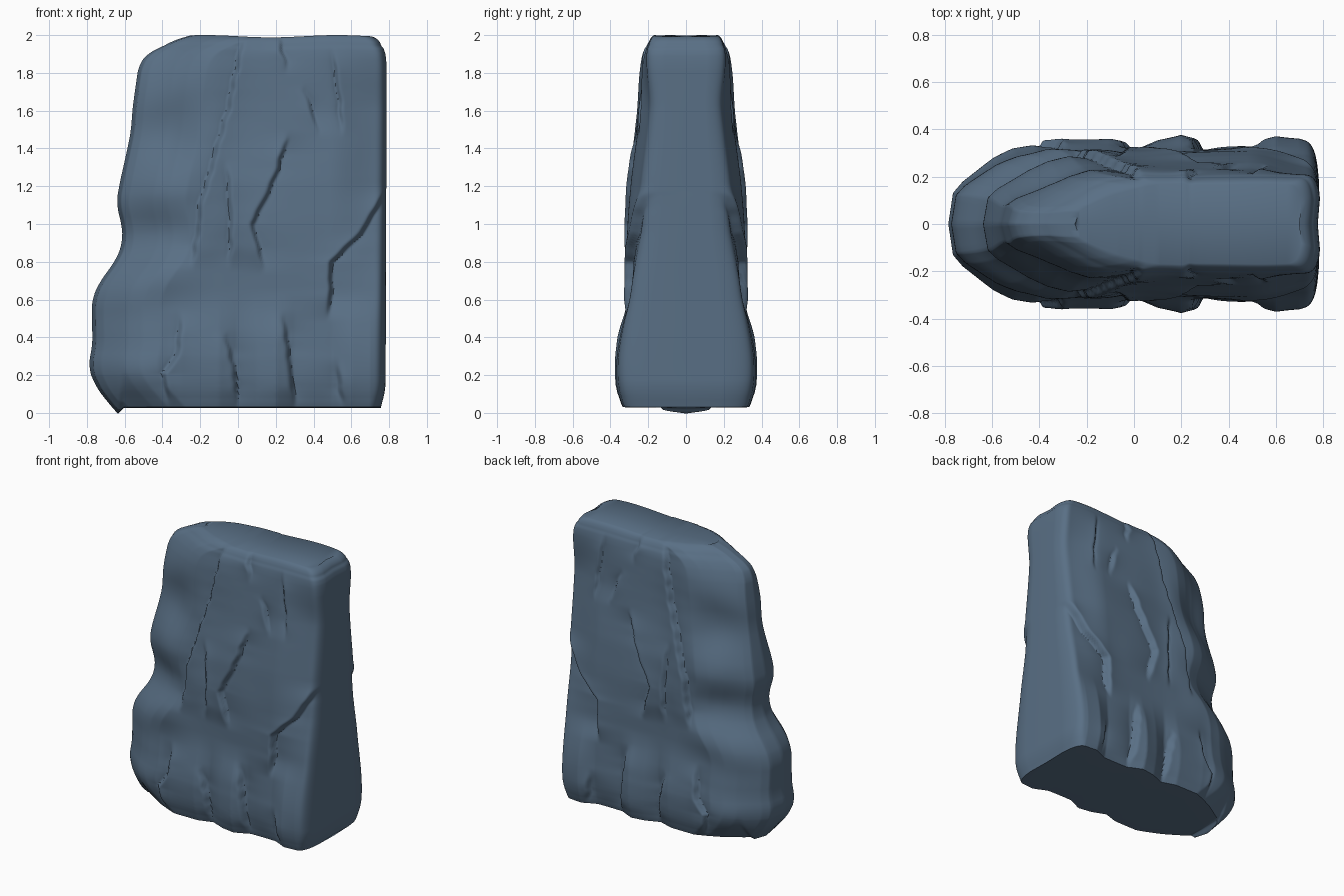
import bpy, bmesh, math
from mathutils import Vector, noise

if "Cube" in bpy.data.objects:
    bpy.data.objects.remove(bpy.data.objects["Cube"])

COLS, ROWS = 180, 190


def curve(points, t):
    """Interpolate a list of (t, value) pairs."""
    if t <= points[0][0]:
        return points[0][1]
    for (a, p), (b, q) in zip(points, points[1:]):
        if t <= b:
            return p + (q - p) * (t - a) / (b - a)
    return points[-1][1]


def soft(points, z):
    """Same, with the corners of the profile rounded off."""
    w = min(.05, z, 2 - z)
    return sum(curve(points, z + k * w / 2) for k in range(-2, 3)) / 5


def ease(a, b, t):
    t = min(max((t - a) / (b - a), 0), 1)
    return t * t * (3 - 2 * t)


# Outline of the slab by height: ragged end, straight end, half thickness
LEFT = [(0, -.64), (.08, -.71), (.15, -.76), (.25, -.795), (.35, -.77), (.6, -.775),
        (.7, -.73), (.8, -.65), (.9, -.61), (1, -.615), (1.1, -.645), (1.2, -.63), (1.4, -.585),
        (1.5, -.565), (1.6, -.56), (1.85, -.525), (1.92, -.47), (1.97, -.37), (2, -.25)]
RIGHT = [(0, .76), (.1, .785), (1.87, .79), (1.95, .775), (1.985, .75), (2, .71)]
DEPTH = [(0, .31), (.04, .325), (.12, .345), (.25, .35), (.4, .335), (.6, .305), (.8, .302),
         (1, .305), (1.2, .295), (1.4, .27), (1.6, .245), (1.8, .23), (1.93, .21),
         (1.98, .19), (2, .165)]
# Blunt, wedge-like taper of the ragged end
TAPER = [(0, 0), (.02, .38), (.06, .51), (.19, .78), (.27, .91), (.36, 1)]
# Thickness of the swellings along the foot
FOOT = [(-.5, 0), (-.37, -.002), (-.3, .006), (-.1, .006), (0, -.025), (.1, .012), (.2, .025),
        (.3, -.02), (.5, -.02), (.6, .022), (.7, .015), (.78, -.01)]

# Cracks: path as (z, x), step height, reach; positive steps raise the +x side
CRACKS = [
    ([(.8, -.24), (1.1, -.2), (1.35, -.13), (1.65, -.05), (1.98, .02)], .02, .14),
    ([(.78, .14), (1, .08), (1.25, .2), (1.45, .26)], -.022, .1),
    ([(.53, .48), (.65, .49), (.8, .5), (.95, .65), (1.17, .78)], -.03, .12),
    ([(.04, -.37), (.2, -.4), (.3, -.33), (.5, -.31)], .02, .08),
    ([(.03, 0), (.25, -.02), (.4, -.06)], -.018, .07),
    ([(.03, .3), (.3, .27), (.5, .24)], -.022, .07),
    ([(.03, .55), (.25, .52)], .018, .05),
    ([(.8, -.05), (1.05, -.04), (1.3, -.06)], .015, .06),
    ([(1.83, .26), (2, .22)], -.018, .05),
    ([(1.5, .55), (1.7, .53), (1.9, .5)], .014, .05),
    ([(1.5, .43), (1.7, .36)], -.016, .05),
]


def crack_offset(x, z):
    total = 0
    for path, height, reach in CRACKS:
        lo, hi = path[0][0], path[-1][0]
        fade = ease(lo - .05, lo + .1, z) * (1 - ease(hi - .1, hi + .05, z))
        if fade:
            wobble = .012 * noise.noise(Vector((lo * 9, hi * 5, z * 14)))
            s = x - curve(path, z) - wobble
            total += fade * height * math.tanh(s / .01) * math.exp(-abs(s) / reach)
            total -= fade * .01 * math.exp(-(s / .013) ** 2)
    return total


def thickness(x, z, xl, xr):
    """Half thickness of the slab at one point of its face."""
    b = min((xr - x) / .075, 1)
    round_r = max(1 - (1 - b) ** 3.3, 0) ** (1 / 3.3)
    d = soft(DEPTH, z)
    d += curve(FOOT, x) * (1 - ease(.3, .65, z))
    # straight end thins behind the overhanging upper slab
    d -= .06 * ease(.48, .8, x) * ease(.55, 1.0, z) * (1 - ease(1.6, 2, z))
    # rolling lumps on the ragged end, broad waviness elsewhere
    ragged = 1 - ease(-.45, -.1, x)
    d -= ragged * (.025 * ease(.75, 1, z) + .025 * ease(1.3, 1.6, z))
    lump_centre = 1.2 + .25 * (x + .4)
    d += .024 * ragged * ease(.4, .8, z) * math.cos(4 * math.pi * (z - lump_centre))
    d += (.008 + .012 * ragged) * noise.noise(Vector((x * 3.5, 4.3, z * 3.2)))
    d += crack_offset(x, z)
    return max(d * curve(TAPER, x - xl) * round_r, 0)


# Rock slab: front half as rows of points, closed by the mirror at y = 0
bm = bmesh.new()
rows = []
for j in range(ROWS + 1):
    v = j / ROWS
    v = .75 * v + .25 * (.5 - .5 * math.cos(math.pi * v))
    z = 2 * v
    xl, xr = soft(LEFT, z), soft(RIGHT, z)
    row = []
    for i in range(COLS + 1):
        u = i / COLS
        u = .4 * u + .6 * (.5 - .5 * math.cos(math.pi * u))
        x = xl + (xr - xl) * u
        foot = .03 * ease(-.64, -.6, x) * (1 - ease(0, .3, z))
        crest = -.012 * ease(1.85, 2, z) * (1 + math.sin(x * 9)) / 2
        y = 0 if i in (0, COLS) else -thickness(x, z, xl, xr)
        # straight end is slightly hollow along its middle
        hollow = .012 if i == COLS else 0
        row.append(bm.verts.new((x - hollow, y, z + foot * (z < .3) + crest)))
    rows.append(row)


def centre_row(source, dz):
    """Row on the mirror plane that closes the top or the bottom."""
    inner = [bm.verts.new((p.co.x, 0, p.co.z + dz)) for p in source[1:-1]]
    return [source[0]] + inner + [source[-1]]


sheets = [centre_row(rows[0], -.004)] + rows + [centre_row(rows[-1], -.012)]
for low, high in zip(sheets, sheets[1:]):
    for i in range(COLS):
        corners = []
        for p in (low[i], low[i + 1], high[i + 1], high[i]):
            if p not in corners:
                corners.append(p)
        if len(corners) > 2:
            bm.faces.new(corners)

mesh = bpy.data.meshes.new("rock_slab")
bm.to_mesh(mesh)
bm.free()
slab = bpy.data.objects.new("rock_slab", mesh)
bpy.context.collection.objects.link(slab)

mirror = slab.modifiers.new("Mirror", "MIRROR")
mirror.use_axis = (False, True, False)
mirror.use_clip = True
mirror.merge_threshold = .0005

# Slate blue stone
stone = bpy.data.materials.new("slate_blue_stone")
stone.use_nodes = True
colour = (.10, .16, .235, 1)
stone.diffuse_color = colour
shader = stone.node_tree.nodes["Principled BSDF"]
shader.inputs["Base Color"].default_value = colour
shader.inputs["Roughness"].default_value = .9
mesh.materials.append(stone)

bpy.context.view_layer.objects.active = slab
slab.select_set(True)
bpy.ops.object.shade_smooth_by_angle(angle=math.radians(50))
